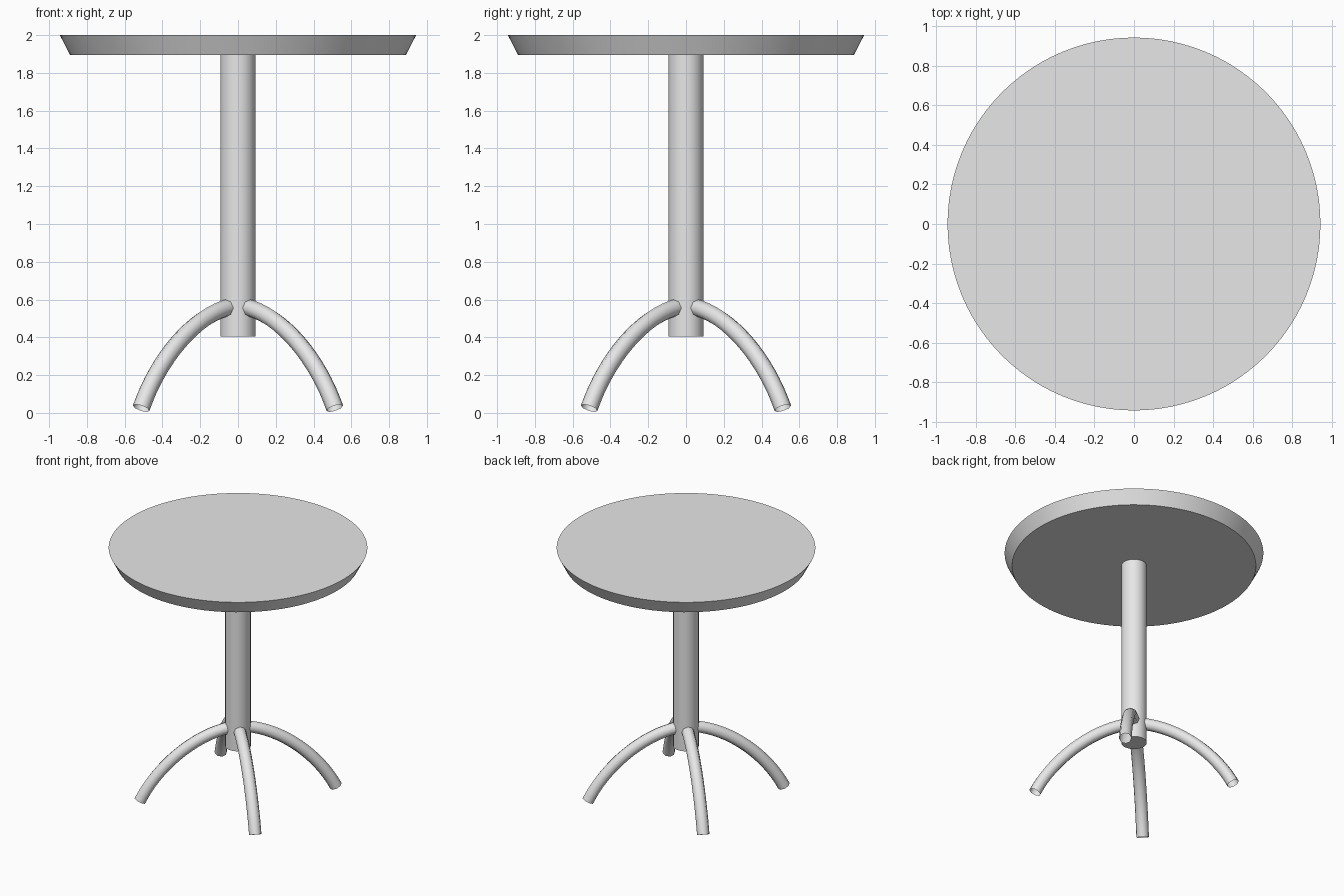
import bpy, bmesh, math
from mathutils import Vector

if "Cube" in bpy.data.objects:
    bpy.data.objects.remove(bpy.data.objects["Cube"])

grey = bpy.data.materials.new("light grey")
grey.diffuse_color = (0.8, 0.8, 0.8, 1)
grey.use_nodes = True
grey.node_tree.nodes["Principled BSDF"].inputs["Base Color"].default_value = grey.diffuse_color


def finish(obj, name):
    obj.name = name
    obj.data.materials.append(grey)
    bpy.ops.object.select_all(action='DESELECT')
    obj.select_set(True)
    bpy.context.view_layer.objects.active = obj
    bpy.ops.object.shade_smooth_by_angle(angle=math.radians(50))


def round_part(name, r_bottom, r_top, z0, z1, sides):
    bpy.ops.mesh.primitive_cone_add(vertices=sides, radius1=r_bottom, radius2=r_top,
                                    depth=z1 - z0, location=(0, 0, (z0 + z1) / 2))
    finish(bpy.context.object, name)


def leg(name, angle, radius=0.046, sides=8, steps=16):
    # open tube swept along a bezier in the (outward, up) plane
    p = [Vector(c) for c in ((0.06, 0.56), (0.335, 0.515), (0.60, 0.28), (0.725, 0.025))]
    out = Vector((math.cos(angle), math.sin(angle), 0))
    side = Vector((-out.y, out.x, 0))
    up = Vector((0, 0, 1))
    bm = bmesh.new()
    rings = []
    for i in range(steps + 1):
        t = i / steps
        u = 1 - t
        c = p[0] * u**3 + p[1] * 3 * u * u * t + p[2] * 3 * u * t * t + p[3] * t**3
        d = ((p[1] - p[0]) * u * u + (p[2] - p[1]) * 2 * u * t + (p[3] - p[2]) * t * t).normalized()
        normal = out * -d.y + up * d.x
        centre = out * c.x + up * c.y
        rings.append([bm.verts.new(centre + radius * (normal * math.cos(a) + side * math.sin(a)))
                      for a in (2 * math.pi * k / sides for k in range(sides))])
    for a, b in zip(rings, rings[1:]):
        for k in range(sides):
            n = (k + 1) % sides
            bm.faces.new((a[k], b[k], b[n], a[n]))
    bmesh.ops.recalc_face_normals(bm, faces=bm.faces)
    mesh = bpy.data.meshes.new(name)
    bm.to_mesh(mesh)
    bm.free()
    obj = bpy.data.objects.new(name, mesh)
    bpy.context.collection.objects.link(obj)
    finish(obj, name)


# bevelled round top and central column
round_part("table_top", 0.889, 0.943, 1.895, 2.0, 96)
round_part("column", 0.093, 0.093, 0.405, 1.895, 32)

# four curved legs on the diagonals
for i, label in enumerate(("back_right", "back_left", "front_left", "front_right")):
    leg(label + "_leg", math.radians(45 + 90 * i))
